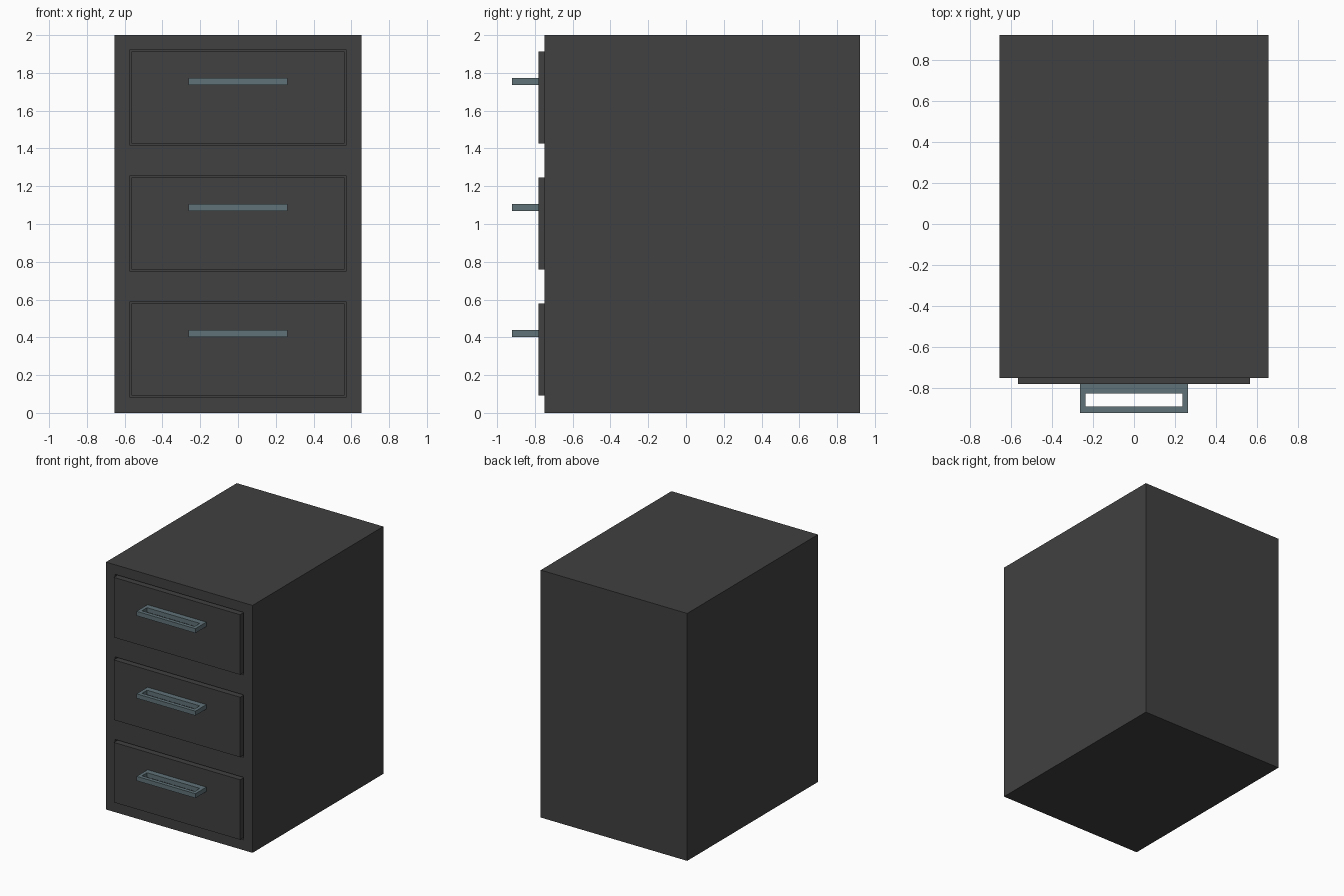
import bpy, bmesh
from mathutils import Vector

if "Cube" in bpy.data.objects:
    bpy.data.objects.remove(bpy.data.objects["Cube"])


def material(name, rgb):
    m = bpy.data.materials.new(name)
    m.diffuse_color = (*rgb, 1.0)
    m.use_nodes = True
    m.node_tree.nodes["Principled BSDF"].inputs["Base Color"].default_value = m.diffuse_color
    return m


charcoal = material("charcoal", (0.052, 0.052, 0.052))
steel = material("blue_grey_metal", (0.118, 0.170, 0.190))


def finish(name, bm, mat):
    bmesh.ops.recalc_face_normals(bm, faces=bm.faces)
    me = bpy.data.meshes.new(name)
    bm.to_mesh(me)
    bm.free()
    me.materials.append(mat)
    ob = bpy.data.objects.new(name, me)
    bpy.context.collection.objects.link(ob)
    return ob


def box_mesh(lo, hi):
    bm = bmesh.new()
    bmesh.ops.create_cube(bm, size=1)
    lo, hi = Vector(lo), Vector(hi)
    for v in bm.verts:
        v.co = (lo + hi) / 2 + v.co * (hi - lo)
    return bm


FRONT = -0.75
HALF_W = 0.565      # drawer half width
GAP = 0.01          # shadow gap around each drawer
DEPTH = 0.08        # depth of the drawer openings
drawers = [(0.093 + i * 0.667, 0.578 + i * 0.667) for i in range(3)]

# Cabinet body: cut the front face into a grid, then push the openings in
bm = box_mesh((-0.655, FRONT, 0), (0.655, 0.92, 2))
cuts = [((s * (HALF_W + GAP), 0, 0), (1, 0, 0)) for s in (-1, 1)]
for lo, hi in drawers:
    cuts += [((0, 0, z), (0, 0, 1)) for z in (lo - GAP, hi + GAP)]
for co, no in cuts:
    faces = [f for f in bm.faces if f.calc_center_median().y < FRONT + 0.001]
    geom = faces + list({e for f in faces for e in f.edges}) \
        + list({v for f in faces for v in f.verts})
    bmesh.ops.bisect_plane(bm, geom=geom, plane_co=co, plane_no=no, dist=1e-5)
openings = []
for f in bm.faces:
    c = f.calc_center_median()
    if c.y < FRONT + 0.001 and abs(c.x) < HALF_W \
            and any(lo < c.z < hi for lo, hi in drawers):
        openings.append(f)
pushed = bmesh.ops.extrude_discrete_faces(bm, faces=openings)["faces"]
bmesh.ops.translate(bm, vec=(0, DEPTH, 0),
                    verts=list({v for f in pushed for v in f.verts}))
finish("cabinet_body", bm, charcoal)


# Rectangular loop handle: outer and inner rectangle joined into a ring
def handle(name, z):
    def rect(x, y0, y1):
        return [(-x, y0), (x, y0), (x, y1), (-x, y1)]
    bm = bmesh.new()
    rings = [[bm.verts.new((x, y, zz)) for x, y in r]
             for r, zz in ((rect(0.263, -0.92, -0.78), z - 0.018),
                           (rect(0.263, -0.92, -0.78), z + 0.018),
                           (rect(0.236, -0.89, -0.825), z + 0.018),
                           (rect(0.236, -0.89, -0.825), z - 0.018))]
    for a, b in zip(rings, rings[1:] + rings[:1]):
        for i in range(4):
            j = (i + 1) % 4
            bm.faces.new((a[i], a[j], b[j], b[i]))
    finish(name, bm, steel)


# Drawers with their handles
for (lo, hi), level in zip(drawers, ("bottom", "middle", "top")):
    finish(level + "_drawer",
           box_mesh((-HALF_W, -0.78, lo), (HALF_W, FRONT + DEPTH, hi)), charcoal)
    handle(level + "_handle", lo + 0.327)
